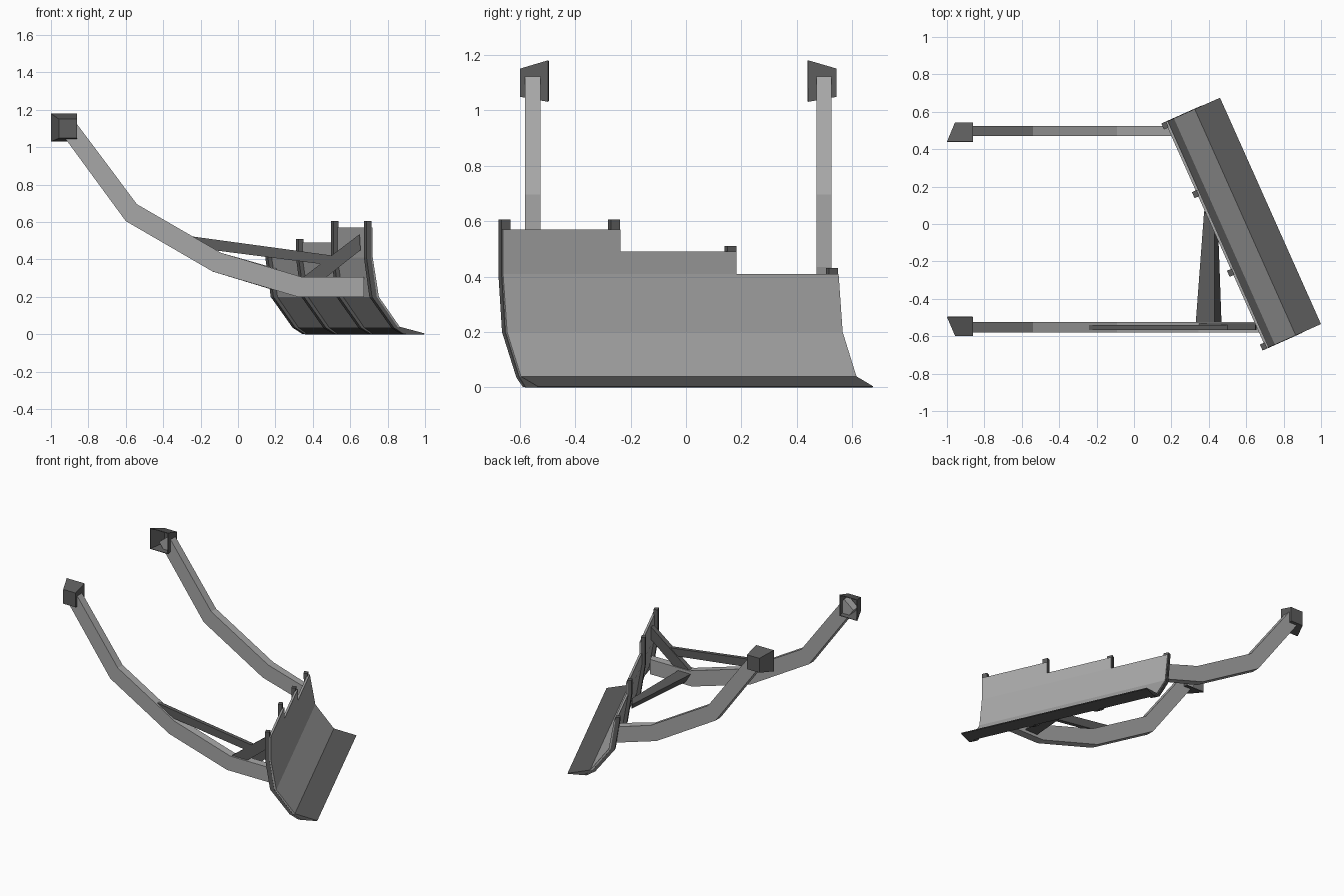
import bpy, bmesh
from mathutils import Vector

if "Cube" in bpy.data.objects:
    bpy.data.objects.remove(bpy.data.objects["Cube"])

# Blade frame: D runs along the blade, N points forward out of it
D = Vector((0.4075, -0.9132, 0))
N = Vector((0.9132, 0.4075, 0))
Y = Vector((0, 1, 0))
X = Vector((1, 0, 0))


def grey(name, value):
    mat = bpy.data.materials.new(name)
    mat.diffuse_color = (value, value, value, 1)
    mat.use_nodes = True
    mat.node_tree.nodes["Principled BSDF"].inputs["Base Color"].default_value = mat.diffuse_color
    return mat


MID = grey("mid_grey", 0.39)
DARK = grey("dark_grey", 0.11)


def finish(bm, name, mat):
    bmesh.ops.recalc_face_normals(bm, faces=bm.faces)
    me = bpy.data.meshes.new(name)
    bm.to_mesh(me)
    bm.free()
    me.materials.append(mat)
    ob = bpy.data.objects.new(name, me)
    bpy.context.collection.objects.link(ob)
    return ob


def prism(name, mat, profile, across, along, a, b, trim=None):
    """Extrude a closed (across, z) profile from a to b in direction along."""
    bm = bmesh.new()
    rings = [[bm.verts.new(across * p + along * q + Vector((0, 0, z)))
              for p, z in profile] for q in (a, b)]
    n = len(profile)
    bm.faces.new(rings[0])
    bm.faces.new(rings[1][::-1])
    for i in range(n):
        j = (i + 1) % n
        bm.faces.new((rings[0][i], rings[0][j], rings[1][j], rings[1][i]))
    if trim is not None:  # slant the end so it meets the angled blade
        for v in bm.verts:
            if v.co.x > trim - 0.001:
                v.co.x = (0.38 - 0.4075 * v.co.y) / 0.9132
    return finish(bm, name, mat)


def loft(name, mat, quad_a, quad_b, open_first=False):
    """Join two quads into a six-sided solid."""
    bm = bmesh.new()
    a = [bm.verts.new(p) for p in quad_a]
    b = [bm.verts.new(p) for p in quad_b]
    first = bm.faces.new(a)
    bm.faces.new(b[::-1])
    for i in range(4):
        j = (i + 1) % 4
        bm.faces.new((a[i], a[j], b[j], b[i]))
    bmesh.ops.recalc_face_normals(bm, faces=bm.faces)
    if open_first:
        bmesh.ops.delete(bm, geom=[first], context='FACES_ONLY')
    return finish(bm, name, mat)


# Curved blade plate, its dark cutting edge and its two raised steps
plate = [(0.389, 0.41), (0.425, 0.2), (0.547, 0.04), (0.532, 0.035), (0.408, 0.2), (0.374, 0.41)]
edge = [(0.547, 0.04), (0.695, 0.004), (0.69, 0), (0.585, 0), (0.532, 0.035)]
prism("blade_plate", MID, plate, N, D, -0.429, 0.896)
prism("cutting_edge", DARK, edge, N, D, -0.429, 0.896)
for name, s, end, top in (("blade_step_low", -0.025, 0.433, 0.49),
                          ("blade_step_high", 0.433, 0.896, 0.57)):
    prism(name, MID, [(0.374, 0.41), (0.389, 0.41), (0.389, top), (0.374, top)], N, D, s, end)

# Ribs behind the blade
for i, (s, top) in enumerate(((-0.431, 0.43), (-0.029, 0.51), (0.431, 0.605), (0.863, 0.605))):
    rib = [(0.38, top), (0.38, 0.41), (0.412, 0.2), (0.536, 0.036), (0.588, 0.001),
           (0.57, 0.001), (0.512, 0.035), (0.384, 0.2), (0.352, 0.41), (0.352, top)]
    prism(f"blade_rib_{i + 1}", DARK, rib, N, D, s, s + 0.035)

# Bent push arms
upper = [(-0.875, 1.142), (-0.54, 0.695), (-0.09, 0.435)]
lower = [(-0.135, 0.335), (-0.60, 0.605), (-0.95, 1.082)]
prism("front_arm", MID,
      upper + [(0.345, 0.305), (0.66, 0.305), (0.66, 0.2), (0.32, 0.2)] + lower,
      X, Y, -0.58, -0.525, 0.66)
prism("back_arm", MID, upper + [(0.19, 0.351), (0.19, 0.239)] + lower,
      X, Y, 0.47, 0.525, 0.19)

# Hollow tapered mounting sockets, open on the inner side
for name, yi, yo in (("front_socket", -0.497, -0.598), ("back_socket", 0.44, 0.543)):
    inner = [(-1, yi, 1.03), (-0.86, yi, 1.03), (-0.86, yi, 1.18), (-1, yi, 1.18)]
    outer = [(-0.957, yo, 1.048), (-0.86, yo, 1.048), (-0.86, yo, 1.15), (-0.957, yo, 1.15)]
    ob = loft(name, DARK, inner, outer, True)
    m = ob.modifiers.new("wall", 'SOLIDIFY')
    m.thickness = 0.006
    m.offset = -1

# Braces on top of the front arm
prism("long_brace", DARK, [(-0.26, 0.525), (0.51, 0.42), (0.45, 0.375), (-0.15, 0.452)],
      X, Y, -0.567, -0.54)
prism("short_brace", DARK, [(0.335, 0.295), (0.65, 0.535), (0.655, 0.45), (0.46, 0.295)],
      X, Y, -0.567, -0.532)

# Cross brace from the front arm to the middle of the blade
loft("cross_brace", DARK,
     [(0.33, -0.53, 0.285), (0.43, -0.53, 0.285), (0.468, -0.53, 0.22), (0.37, -0.53, 0.22)],
     [(0.375, 0.07, 0.285), (0.43, -0.01, 0.285), (0.45, -0.03, 0.245), (0.39, 0.055, 0.245)])
